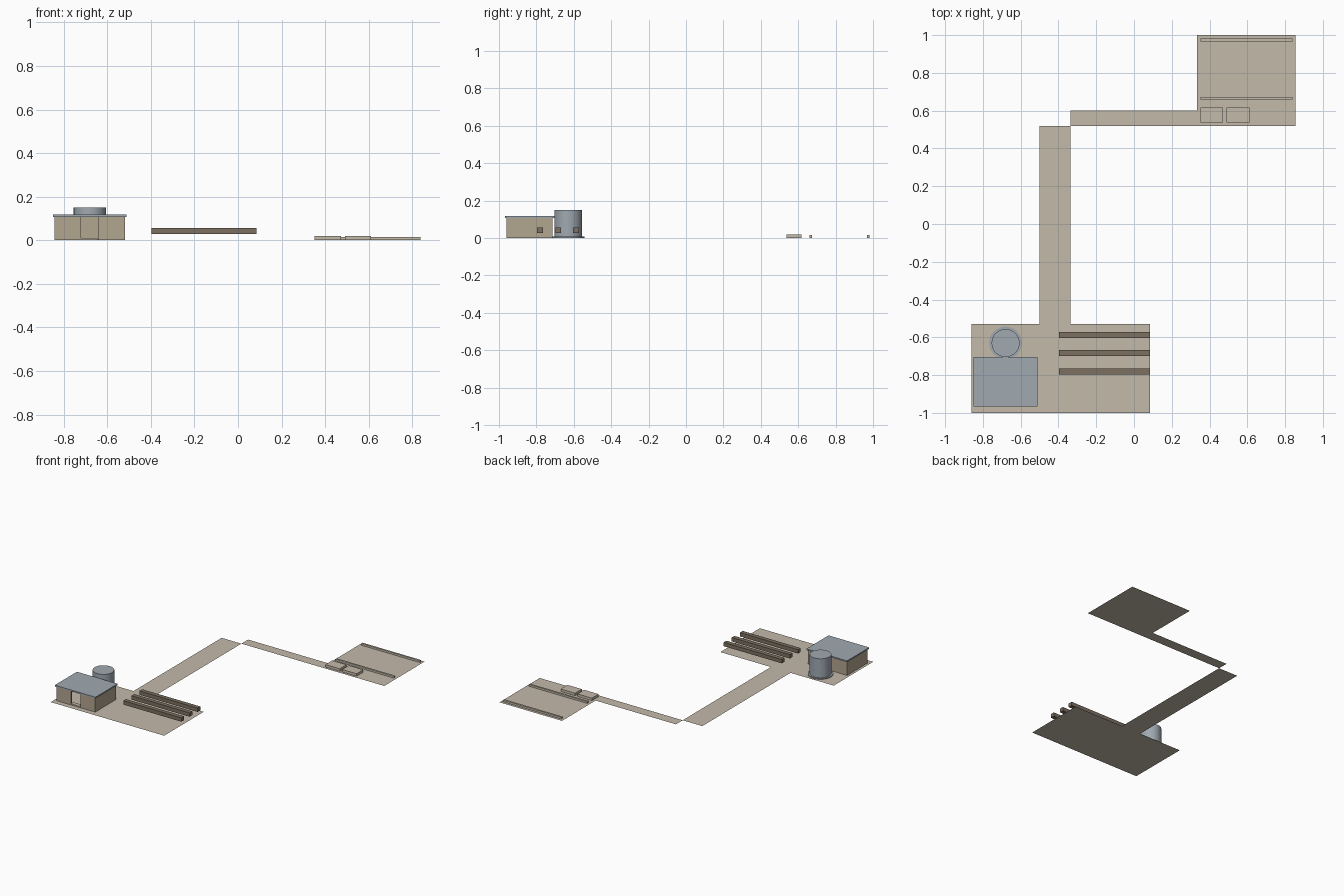
import bpy, math

if "Cube" in bpy.data.objects:
    bpy.data.objects.remove(bpy.data.objects["Cube"])


def material(name, rgb):
    m = bpy.data.materials.new(name)
    m.diffuse_color = (*rgb, 1)
    m.use_nodes = True
    m.node_tree.nodes["Principled BSDF"].inputs["Base Color"].default_value = m.diffuse_color
    return m


SAND = material("sand", (0.55, 0.49, 0.40))
WALL = material("wall", (0.45, 0.38, 0.28))
METAL = material("metal", (0.35, 0.40, 0.44))
WOOD = material("wood", (0.20, 0.16, 0.12))


def plane(name, x0, x1, y0, y1, mat):
    me = bpy.data.meshes.new(name)
    me.from_pydata([(x0, y0, 0), (x1, y0, 0), (x1, y1, 0), (x0, y1, 0)], [], [(0, 1, 2, 3)])
    ob = bpy.data.objects.new(name, me)
    bpy.context.collection.objects.link(ob)
    me.materials.append(mat)


def box(name, x0, x1, y0, y1, z0, z1, mat):
    bpy.ops.mesh.primitive_cube_add(size=1)
    ob = bpy.context.object
    ob.name = name
    ob.location = ((x0 + x1) / 2, (y0 + y1) / 2, (z0 + z1) / 2)
    ob.scale = (x1 - x0, y1 - y0, z1 - z0)
    bpy.ops.object.transform_apply(location=False, rotation=False, scale=True)
    ob.data.materials.append(mat)


def cylinder(name, x, y, r, z0, z1, mat):
    bpy.ops.mesh.primitive_cylinder_add(vertices=32, radius=r, depth=z1 - z0,
                                        location=(x, y, (z0 + z1) / 2))
    ob = bpy.context.object
    ob.name = name
    ob.data.materials.append(mat)
    bpy.ops.object.shade_smooth_by_angle(angle=math.radians(40))


# Flat ground pieces and the paths joining them
plane("yard_ground", -0.86, 0.085, -1.0, -0.53, SAND)
plane("long_path", -0.50, -0.336, -0.53, 0.52, SAND)
plane("cross_path", -0.336, 0.333, 0.52, 0.60, SAND)
plane("pen_ground", 0.333, 0.855, 0.52, 1.0, SAND)

# Shed: four walls with a doorway in the front, and a flat roof
X0, X1, Y0, Y1, H, T = -0.842, -0.518, -0.96, -0.715, 0.108, 0.01
box("front_wall_left", X0, -0.72, Y0, Y0 + T, 0.001, H, WALL)
box("front_wall_right", -0.64, X1, Y0, Y0 + T, 0.001, H, WALL)
box("back_wall", X0, X1, Y1 - T, Y1, 0.001, H, WALL)
box("left_wall", X0, X0 + T, Y0 + T, Y1 - T, 0.001, H, WALL)
box("right_wall", X1 - T, X1, Y0 + T, Y1 - T, 0.001, H, WALL)
box("doorstep", -0.72, -0.645, Y0, Y0 + 0.03, 0.001, 0.01, SAND)
box("shed_roof", -0.85, -0.511, -0.967, -0.703, H, 0.118, METAL)

# Water tank on its round base
cylinder("tank_base", -0.68, -0.63, 0.087, 0.001, 0.007, METAL)
cylinder("tank", -0.68, -0.63, 0.074, 0.007, 0.15, METAL)

# Three raised beams beside the shed
for i, y in enumerate((-0.588, -0.683, -0.781)):
    box(f"beam_{i + 1}", -0.398, 0.086, y - 0.016, y + 0.016, 0.028, 0.057, WOOD)

# Low rails and two blocks on the far pad
for i, y in enumerate((0.666, 0.974)):
    box(f"low_rail_{i + 1}", 0.352, 0.838, y - 0.007, y + 0.007, 0.001, 0.015, SAND)
for i, x in enumerate((0.352, 0.491)):
    box(f"low_block_{i + 1}", x, x + 0.12, 0.538, 0.618, 0.001, 0.02, SAND)
